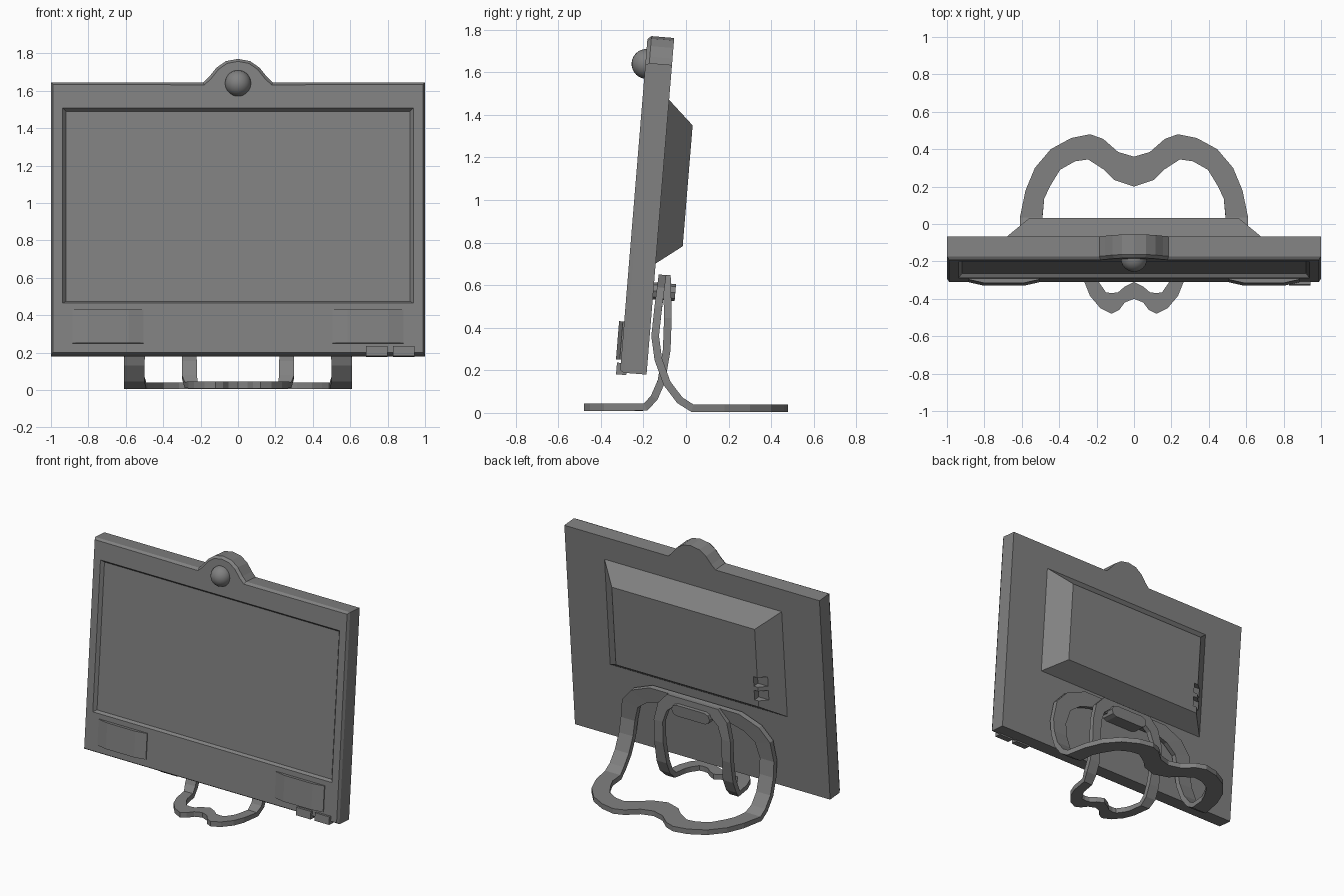
import bpy, bmesh
from math import cos, sin, pi
from mathutils import Matrix, Vector

old = bpy.data.objects.get("Cube")
if old:
    bpy.data.objects.remove(old, do_unlink=True)

grey = bpy.data.materials.new("dark grey plastic")
grey.use_nodes = True
COLOUR = (0.22, 0.22, 0.22, 1)
grey.diffuse_color = COLOUR
grey.node_tree.nodes["Principled BSDF"].inputs["Base Color"].default_value = COLOUR

# The display leans back: local x = width, y = depth, z = height
TILT = Matrix.Translation((0, -0.31, 0.19)) @ Matrix.Rotation(-0.082, 4, 'X')
DEPTH = 0.125


def finish(bm, name, matrix=Matrix()):
    bmesh.ops.recalc_face_normals(bm, faces=bm.faces)
    mesh = bpy.data.meshes.new(name)
    bm.to_mesh(mesh)
    bm.free()
    mesh.materials.append(grey)
    ob = bpy.data.objects.new(name, mesh)
    ob.matrix_world = matrix
    bpy.context.collection.objects.link(ob)
    return ob


def prism(bm, points, direction):
    """Extrude a closed outline; returns (start face, end face)."""
    start = bm.faces.new([bm.verts.new(p) for p in points])
    geo = bmesh.ops.extrude_face_region(bm, geom=[start], use_keep_orig=True)["geom"]
    bmesh.ops.translate(bm, verts=[g for g in geo if isinstance(g, bmesh.types.BMVert)],
                        vec=direction)
    end = [g for g in geo if isinstance(g, bmesh.types.BMFace)][0]
    return start, end


def tapered_block(name, rect_a, y_a, rect_b, y_b):
    """Block between two rectangles (x0, x1, z0, z1) at two depths."""
    bm = bmesh.new()
    rings = []
    for (x0, x1, z0, z1), y in ((rect_a, y_a), (rect_b, y_b)):
        rings.append([bm.verts.new((x, y, z)) for x, z in
                      ((x0, z0), (x1, z0), (x1, z1), (x0, z1))])
    a, b = rings
    bm.faces.new(a)
    bm.faces.new(b)
    for i in range(4):
        j = (i + 1) % 4
        bm.faces.new((a[i], a[j], b[j], b[i]))
    return finish(bm, name, TILT)


def cut(target, cutter):
    mod = target.modifiers.new("cut", 'BOOLEAN')
    mod.operation = 'DIFFERENCE'
    mod.solver = 'EXACT'
    mod.object = cutter
    cutter.hide_render = True
    cutter.hide_viewport = True
    cutter.display_type = 'WIRE'


# Display housing with the camera arch and a chamfered front edge
arch = [(0.185, 1.46), (0.155, 1.49), (0.115, 1.54), (0.065, 1.575)]
outline = [(-1, 0), (1, 0), (1, 1.46)] + arch + [(0, 1.587)]
outline += [(-x, z) for x, z in reversed(arch)] + [(-1, 1.46)]
bm = bmesh.new()
front, back = prism(bm, [(x, 0.018, z) for x, z in outline], (0, DEPTH - 0.018, 0))
bmesh.ops.recalc_face_normals(bm, faces=bm.faces)
bmesh.ops.inset_region(bm, faces=[front], thickness=0.015, depth=0.018)
housing = finish(bm, "display_housing", TILT)

# Recessed screen with sloping edges
cut(housing, tapered_block("screen_cutter", (-0.945, 0.945, 0.27, 1.33), -0.01,
                           (-0.92, 0.92, 0.287, 1.306), 0.022))

# Bulge on the back, with two port notches in its edge
bulge = tapered_block("rear_bulge", (-0.70, 0.70, 0.52, 1.30), DEPTH - 0.005,
                      (-0.56, 0.56, 0.615, 1.185), DEPTH + 0.12)
for i, z in enumerate((0.66, 0.76)):
    cut(bulge, tapered_block(f"port_cutter_{i + 1}", (-0.66, -0.53, z, z + 0.07), 0.2,
                             (-0.66, -0.53, z, z + 0.07), 0.3))

# Speakers with bowed fronts
bow = [(-0.19, 0.01), (-0.19, -0.006), (-0.11, -0.024),
       (0.11, -0.024), (0.19, -0.006), (0.19, 0.01)]
for side, name in ((-1, "right_speaker"), (1, "left_speaker")):
    bm = bmesh.new()
    prism(bm, [(side * 0.695 + x, y, 0.06) for x, y in bow], (0, 0, 0.18))
    finish(bm, name, TILT)

# Buttons along the lower edge
for i, x in enumerate((0.685, 0.83)):
    rect = (x, x + 0.113, -0.01, 0.045)
    tapered_block(f"button_{i + 1}", rect, -0.018, rect, 0.03)

# Camera ball
bm = bmesh.new()
bmesh.ops.create_uvsphere(bm, u_segments=24, v_segments=14, radius=0.07)
for f in bm.faces:
    f.smooth = True
finish(bm, "camera_ball", TILT @ Matrix.Translation((0, 0.005, 1.455)))


# Stand: looped bands laid flat, then bent along a side profile
def bend(profile, d):
    for (y0, z0), (y1, z1) in zip(profile, profile[1:]):
        a, b = Vector((y0, z0)), Vector((y1, z1))
        length = (b - a).length
        if d <= length:
            break
        d -= length
    return a.lerp(b, min(d / length, 1))


def band(name, profile, half):
    """half: (outer x, outer distance, inner x, inner distance) from toe to top."""
    stations = half + [(-a, b, -c, d) for a, b, c, d in reversed(half[1:-1])]
    bm = bmesh.new()
    pairs = []
    for ox, od, ix, idist in stations:
        pairs.append([bm.verts.new((x, *bend(profile, d))) for x, d in ((ox, od), (ix, idist))])
    for (a, b), (c, d) in zip(pairs, pairs[1:] + pairs[:1]):
        bm.faces.new((a, c, d, b))
    ob = finish(bm, name)
    mod = ob.modifiers.new("thickness", 'SOLIDIFY')
    mod.thickness = 0.036
    mod.offset = 0


band("rear_stand_loop",
     [(0.48, 0.022), (0.03, 0.022), (-0.03, 0.06), (-0.09, 0.14), (-0.13, 0.25),
      (-0.145, 0.36), (-0.13, 0.5), (-0.11, 0.65)],
     [(0, .12, 0, .28), (.085, .095, .105, .245), (.165, .025, .16, .19),
      (.235, 0, .245, .135), (.335, .02, .315, .145), (.445, .08, .395, .19),
      (.53, .18, .45, .28), (.58, .3, .48, .345), (.61, .45, .49, .45),
      (.61, .52, .5, .52), (.61, .62, .5, .62), (.605, .74, .495, .74),
      (.6, .85, .49, .85), (.58, .99, .46, .96), (.5, 1.08, .38, 1.02),
      (.35, 1.14, .28, 1.05), (0, 1.14, 0, 1.05)])
band("front_stand_loop",
     [(-0.48, 0.027), (-0.19, 0.027), (-0.15, 0.07), (-0.115, 0.15), (-0.09, 0.3),
      (-0.085, 0.45), (-0.09, 0.65)],
     [(0, .08, 0, .17), (.05, .06, .05, .145), (.08, .02, .085, .115),
      (.12, 0, .12, .11), (.18, .03, .15, .115), (.235, .095, .185, .165),
      (.265, .17, .2, .2), (.285, .29, .215, .29), (.3, .35, .22, .35),
      (.3, .435, .22, .435), (.3, .585, .23, .585), (.3, .735, .23, .735),
      (.27, .86, .2, .82), (.2, .936, .14, .87), (0, .936, 0, .87)])

# Rounded hinge clip holding the stand to the back
clip = []
for side in (1, -1):
    for k in range(5):
        angle = -pi / 2 + k * pi / 4
        clip.append((side * (0.11 + 0.04 * cos(angle)), 0.06, side * 0.04 * sin(angle)))
bm = bmesh.new()
prism(bm, clip, (0, -0.16, 0))
finish(bm, "hinge_clip", Matrix.Translation((0, -0.11, 0.57)) @ Matrix.Rotation(-0.082, 4, 'X'))
